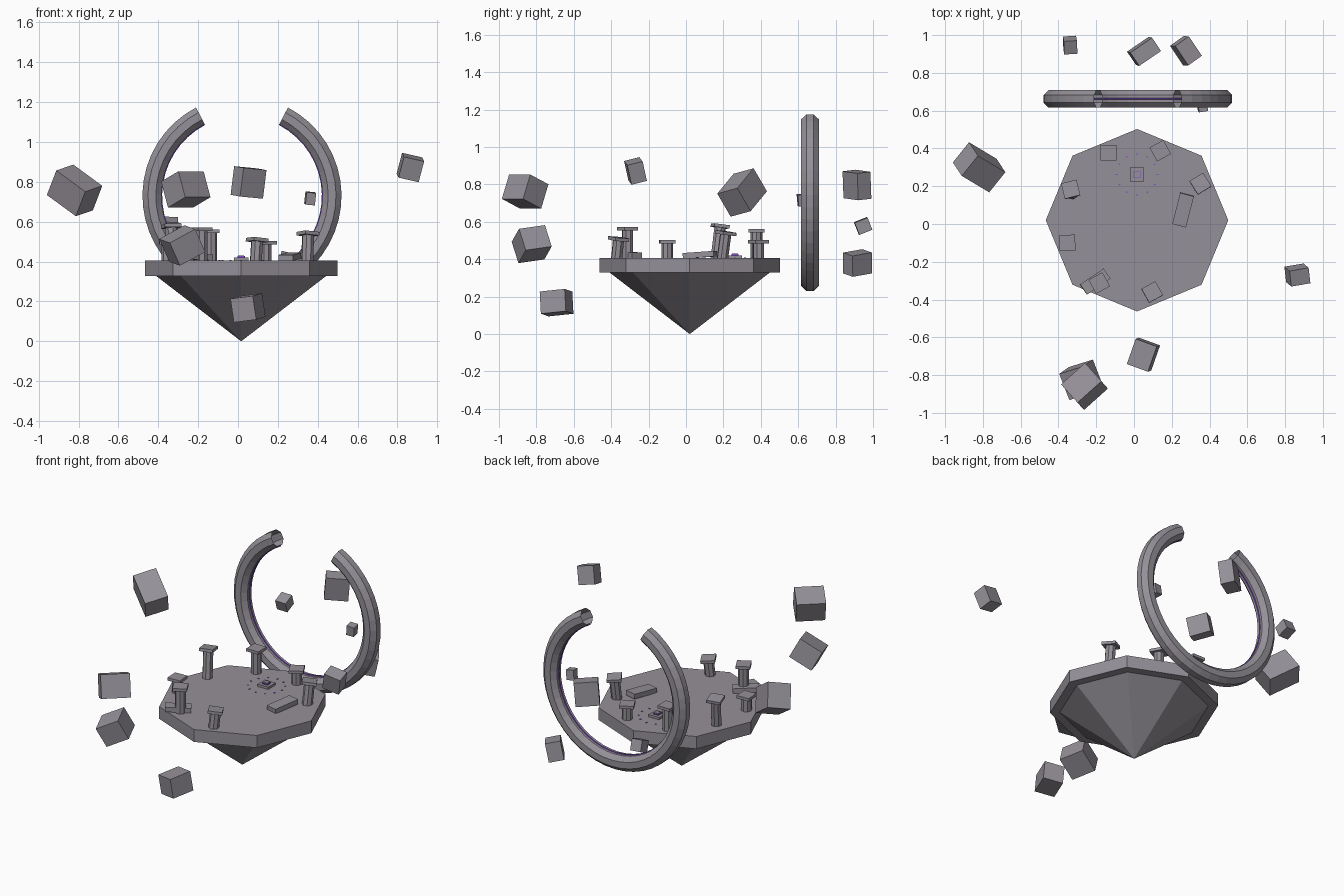
import bpy, bmesh, math
from mathutils import Matrix, Euler, Vector

if "Cube" in bpy.data.objects:
    bpy.data.objects.remove(bpy.data.objects["Cube"])


def material(name, rgb):
    m = bpy.data.materials.new(name)
    m.diffuse_color = (*rgb, 1)
    m.use_nodes = True
    m.node_tree.nodes["Principled BSDF"].inputs["Base Color"].default_value = m.diffuse_color
    return m


STONE = material("grey_stone", (0.30, 0.28, 0.315))
GLOW = material("violet_glow", (0.22, 0.07, 0.60))
CX, CY, FLOOR = 0.016, 0.02, 0.406


def finish(name, bm, mat):
    me = bpy.data.meshes.new(name)
    bm.to_mesh(me)
    bm.free()
    me.materials.append(mat)
    ob = bpy.data.objects.new(name, me)
    bpy.context.collection.objects.link(ob)
    return ob


def add_box(bm, size, loc, rot=(0, 0, 0)):
    m = Matrix.LocRotScale(Vector(loc), Euler(rot), Vector(size))
    bmesh.ops.create_cube(bm, size=1, matrix=m)


def box(name, size, loc, rot=(0, 0, 0), mat=STONE):
    bm = bmesh.new()
    add_box(bm, size, loc, rot)
    return finish(name, bm, mat)


def frustum(bm, r1, r2, z1, z2, sides, base=Matrix()):
    m = base @ Matrix.Translation((0, 0, (z1 + z2) / 2))
    bmesh.ops.create_cone(bm, cap_ends=True, segments=sides, radius1=r1,
                          radius2=r2, depth=z2 - z1, matrix=m)


def arc_tube(name, major, minor, sides, mat):
    """Open upright tube with a gap at the top."""
    bm = bmesh.new()
    steps, start, sweep = 40, math.radians(117.5), math.radians(305)
    rings = []
    for i in range(steps + 1):
        a = start + sweep * i / steps
        ring = []
        for j in range(sides):
            b = 2 * math.pi * (j + 0.5) / sides
            r = major + minor * math.cos(b)
            ring.append(bm.verts.new((0.02 + r * math.cos(a),
                                      0.663 + minor * math.sin(b),
                                      0.73 + r * math.sin(a))))
        rings.append(ring)
    for p, q in zip(rings, rings[1:]):
        for j in range(sides):
            k = (j + 1) % sides
            bm.faces.new((p[j], p[k], q[k], q[j]))
    bmesh.ops.recalc_face_normals(bm, faces=bm.faces)
    return finish(name, bm, mat)


# Octagonal platform and the pointed rock below it
centre = Matrix.Translation((CX, CY, 0))
bm = bmesh.new()
frustum(bm, 0.483, 0.483, 0.328, FLOOR, 8, centre)
finish("platform", bm, STONE)
bm = bmesh.new()
frustum(bm, 0, 0.427, 0, 0.328, 8, centre)
finish("platform_underside", bm, STONE)

# Broken portal ring with a glowing inner line
arc_tube("portal_ring", 0.452, 0.0514, 8, STONE)
arc_tube("portal_inner_glow", 0.405, 0.005, 6, GLOW)

# Columns: angle on the platform, top height, lean about x, lean about y, cap turn
columns = [
    (30, 0.550, -0.13, 0.03, 0.55),
    (71.5, 0.503, 0, 0, 0.50),
    (113, 0.562, 0, 0, 0.0),
    (155, 0.588, -0.12, -0.05, 0.25),
    (198, 0.503, 0, 0, 0.05),
    (239, 0.572, 0, 0, 0.50),
    (282, 0.518, -0.10, 0.06, 0.50),
]
for n, (deg, top, lx, ly, turn) in enumerate(columns, 1):
    a, h = math.radians(deg), top - FLOOR
    lean = Euler((lx, ly, 0)).to_matrix().to_4x4()
    cap_at = Vector((CX + 0.388 * math.cos(a), CY + 0.388 * math.sin(a), FLOOR))
    drift = lean @ Vector((0, 0, h))
    base = (Matrix.Translation(cap_at - Vector((drift.x, drift.y, 0))) @ lean
            @ Matrix.Rotation(turn, 4, 'Z'))
    bm = bmesh.new()
    frustum(bm, 0.031, 0.031, -0.01, h - 0.018, 8, base)
    bmesh.ops.create_cube(bm, size=1, matrix=base @ Matrix.Translation((0, 0, h - 0.009))
                          @ Matrix.Diagonal((0.084, 0.084, 0.018, 1)))
    finish(f"column_{n}", bm, STONE)

# Fallen slabs
box("fallen_slab_1", (0.075, 0.17, 0.03), (0.26, 0.074, 0.424), (0.07, 0, -0.25))
box("fallen_slab_2", (0.15, 0.065, 0.03), (-0.205, -0.305, 0.424), (0, 0.05, 0.6))

# Altar with a glowing top, circled by small lights
box("altar_base", (0.074, 0.074, 0.016), (CX, 0.262, 0.413))
box("altar_glow", (0.038, 0.038, 0.006), (CX, 0.262, 0.424), mat=GLOW)
box("altar_top", (0.030, 0.030, 0.012), (CX, 0.262, 0.425))
bm = bmesh.new()
for i in range(12):
    a = 2 * math.pi * i / 12
    add_box(bm, (0.010, 0.006, 0.004),
            (CX + 0.108 * math.cos(a), 0.262 + 0.108 * math.sin(a), FLOOR + 0.001),
            (0, 0, a))
finish("floor_lights", bm, GLOW)

# Floating rocks: size, position, rotation
rocks = [
    ((0.20, 0.14, 0.15), (-0.82, 0.30, 0.757), (0.25, 0.56, -0.54)),
    ((0.17, 0.14, 0.14), (-0.262, -0.86, 0.762), (-0.38, 0, 0.73)),
    ((0.15, 0.15, 0.13), (-0.28, -0.825, 0.481), (0.15, -0.48, 0.30)),
    ((0.12, 0.142, 0.12), (0.05, -0.692, 0.168), (0.10, -0.12, -0.35)),
    ((0.105, 0.085, 0.11), (0.865, -0.27, 0.872), (0.25, 0.22, 0.17)),
    ((0.07, 0.075, 0.07), (-0.338, 0.947, 0.578), (0.38, 0.05, 0.06)),
    ((0.14, 0.085, 0.145), (0.053, 0.914, 0.797), (0.10, 0.08, 0.60)),
    ((0.09, 0.125, 0.115), (0.275, 0.917, 0.380), (0.15, 0.20, 0.62)),
    ((0.048, 0.05, 0.062), (0.362, 0.622, 0.717), (0.10, 0.10, 0.15)),
]
for n, (size, loc, rot) in enumerate(rocks, 1):
    box(f"floating_rock_{n}", size, loc, rot)
